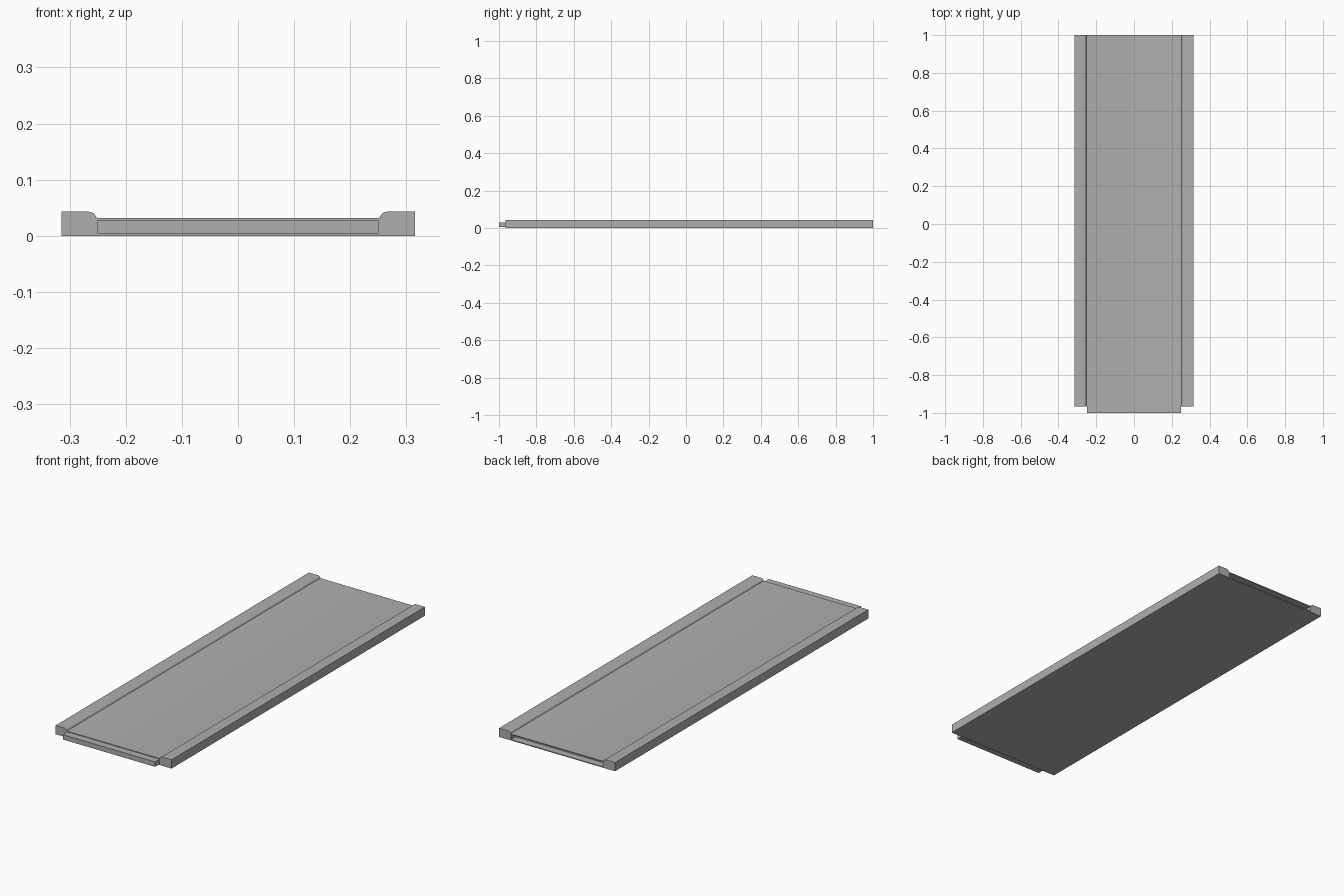
import bpy
import math

cube = bpy.data.objects.get("Cube")
if cube:
    bpy.data.objects.remove(cube)

HALF_W, RAIL_TOP, DECK_TOP = 0.315, 0.043, 0.032
JOINT_W, JOINT_LOW, JOINT_HIGH = 0.25, 0.0045, 0.0285
FRONT, BACK, JOINT_LEN = -0.965, 1.0, 0.035

grey = bpy.data.materials.new("plain_grey")
grey.use_nodes = True
colour = (0.43, 0.43, 0.43, 1)
grey.diffuse_color = colour
grey.node_tree.nodes["Principled BSDF"].inputs["Base Color"].default_value = colour


def extrude(name, profile, y0, y1):
    """Sweep an anticlockwise (x, z) profile along y."""
    n = len(profile)
    verts = [(x, y, z) for y in (y0, y1) for x, z in profile]
    faces = [tuple(range(n)), tuple(reversed(range(n, 2 * n)))]
    faces += [(i, i + n, (i + 1) % n + n, (i + 1) % n) for i in range(n)]
    mesh = bpy.data.meshes.new(name)
    mesh.from_pydata(verts, [], faces)
    mesh.materials.append(grey)
    obj = bpy.data.objects.new(name, mesh)
    bpy.context.collection.objects.link(obj)
    return obj


def box_profile(w, low, high):
    return [(-w, low), (w, low), (w, high), (-w, high)]


# Board: flat deck between two raised rails with rounded inner edges
right_half = [(HALF_W, 0), (HALF_W, RAIL_TOP)]
for i in range(7):
    a = math.radians(90 + 80 * i / 6)
    right_half.append((0.267 + 0.0145 * math.cos(a), RAIL_TOP - 0.0125 + 0.0125 * math.sin(a)))
right_half.append((JOINT_W, DECK_TOP))
left_half = [(-x, z) for x, z in reversed(right_half)]
board = extrude("board_with_rails", right_half + left_half, FRONT, BACK)

# Socket cut into the back end
cutter = extrude("socket_cutter", box_profile(JOINT_W, JOINT_LOW, JOINT_HIGH),
                 BACK - JOINT_LEN, BACK + JOINT_LEN)
cutter.hide_render = True
cut = board.modifiers.new("socket", 'BOOLEAN')
cut.operation = 'DIFFERENCE'
cut.solver = 'EXACT'
cut.object = cutter
bpy.context.view_layer.update()
result = bpy.data.meshes.new_from_object(board.evaluated_get(bpy.context.evaluated_depsgraph_get()))
board.modifiers.clear()
board.data = result
bpy.data.objects.remove(cutter)

# Tongue on the front end
extrude("front_tongue", box_profile(JOINT_W, JOINT_LOW, JOINT_HIGH), FRONT - JOINT_LEN, FRONT)

# Smooth the rounded rail edges only
bpy.ops.object.select_all(action='DESELECT')
board.select_set(True)
bpy.context.view_layer.objects.active = board
bpy.ops.object.shade_smooth_by_angle(angle=math.radians(25))
